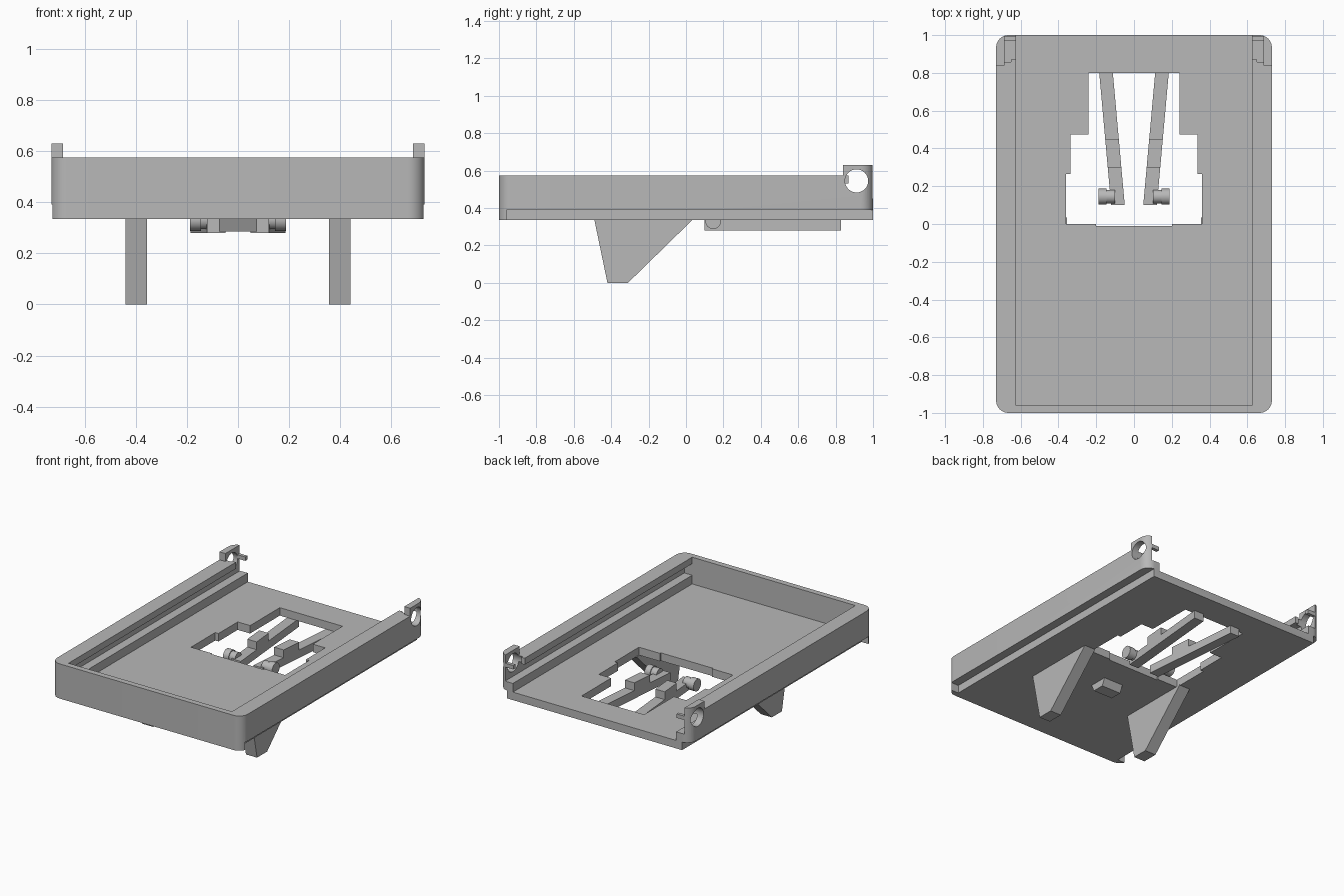
import bpy, bmesh, math
from mathutils import Matrix, Vector

if "Cube" in bpy.data.objects:
    bpy.data.objects.remove(bpy.data.objects["Cube"], do_unlink=True)

grey = bpy.data.materials.new("plain grey")
grey.use_nodes = True
grey.diffuse_color = (0.48, 0.48, 0.48, 1)
grey.node_tree.nodes["Principled BSDF"].inputs["Base Color"].default_value = (0.48, 0.48, 0.48, 1)

FLOOR_LOW, FLOOR_TOP, RIM, EAR_TOP = 0.335, 0.39, 0.575, 0.63


def make(name, bm):
    bmesh.ops.recalc_face_normals(bm, faces=bm.faces)
    mesh = bpy.data.meshes.new(name)
    bm.to_mesh(mesh)
    bm.free()
    mesh.materials.append(grey)
    obj = bpy.data.objects.new(name, mesh)
    bpy.context.collection.objects.link(obj)
    return obj


def prism(name, outline, low, high, axis="z"):
    """Extrude an outline along z (points x, y) or along x (points y, z)."""
    bm = bmesh.new()
    place = (lambda a, b, t: (a, b, t)) if axis == "z" else (lambda a, b, t: (t, a, b))
    face = bm.faces.new([bm.verts.new(place(a, b, low)) for a, b in outline])
    out = bmesh.ops.extrude_face_region(bm, geom=[face])
    verts = [v for v in out["geom"] if isinstance(v, bmesh.types.BMVert)]
    bmesh.ops.translate(bm, verts=verts, vec=Vector(place(0, 0, high - low)))
    return make(name, bm)


def box(name, x, y, z):
    return prism(name, [(x[0], y[0]), (x[1], y[0]), (x[1], y[1]), (x[0], y[1])], *z)


def cylinder_x(name, start, end, y, z, radius, sides=32):
    ring = [(y + radius * math.cos(2 * math.pi * i / sides),
             z + radius * math.sin(2 * math.pi * i / sides)) for i in range(sides)]
    return prism(name, ring, start, end, "x")


def activate(obj):
    bpy.ops.object.select_all(action="DESELECT")
    obj.select_set(True)
    bpy.context.view_layer.objects.active = obj


def cut(target, cutter):
    mod = target.modifiers.new("cut", "BOOLEAN")
    mod.operation, mod.solver, mod.object = "DIFFERENCE", "EXACT", cutter
    activate(target)
    bpy.ops.object.modifier_apply(modifier=mod.name)
    bpy.data.objects.remove(cutter, do_unlink=True)


def span(side, a, b):
    return sorted((side * a, side * b))


# tray block with rounded vertical corners
radius, outline = 0.065, []
for cx, cy, first in ((1, 1, 0), (-1, 1, 90), (-1, -1, 180), (1, -1, 270)):
    for step in range(9):
        a = math.radians(first + step * 90 / 8)
        outline.append((cx * (0.73 - radius) + radius * math.cos(a),
                        cy * (1 - radius) + radius * math.sin(a)))
tray = prism("tray", outline, FLOOR_LOW, EAR_TOP)

# rim height, cavity, side grooves and the open back ends of the lips
cut(tray, box("rim_cutter", (-1, 1), (-1.2, 0.84), (RIM, 0.8)))
cut(tray, box("cavity_cutter", (-0.625, 0.625), (-0.96, 1.2), (FLOOR_TOP, 0.9)))
cut(tray, box("groove_cutter", (-0.685, 0.685), (-0.96, 1.2), (0.45, 0.53)))
cut(tray, box("lip_end_cutter", (-0.685, 0.685), (0.87, 1.3), (0.44999, 0.85)))
cut(tray, box("ear_gap_cutter", (-0.685, 0.685), (0.8, 1.25), (RIM, 0.87)))

# rebates along the lower outer edges and holes through the ears
for side in (1, -1):
    cut(tray, box("rebate_cutter", span(side, 0.67, 1), (-0.96, 1.2), (0.2, FLOOR_TOP)))
    cut(tray, cylinder_x("hole_cutter", *span(side, 0.65, 0.9), 0.912, 0.545, 0.062))

# stepped opening in the floor
half = [(0.2, -0.01), (0.2, 0), (0.36, 0), (0.36, 0.265), (0.335, 0.265),
        (0.335, 0.475), (0.24, 0.475), (0.24, 0.8)]
opening = half + [(-x, y) for x, y in reversed(half)]
cut(tray, prism("opening_cutter", opening, 0.2, 0.42))

# bump under the floor
bm = bmesh.new()
bmesh.ops.create_cube(bm, size=1, matrix=Matrix.Translation((0, -0.27, 0.315))
                      @ Matrix.Diagonal((0.15, 0.14, 0.06, 1)))
for v in bm.verts:
    if v.co.z < 0.3:
        v.co.y = -0.27 + (v.co.y + 0.27) * 0.6
make("under_bump", bm)

parts = [tray]
for side, word in ((1, "left"), (-1, "right")):
    # tapered foot
    foot = [(-0.49, 0.337), (-0.42, 0), (-0.31, 0), (0.035, 0.337)]
    prism(word + "_foot", foot, *span(side, 0.355, 0.44), "x")

    # spring arm with a raised middle block, leaning inward to the front
    arm_side = [(0.83, 0.28), (0.83, 0.336), (0.45, 0.336), (0.45, FLOOR_TOP),
                (0.3, FLOOR_TOP), (0.3, 0.336), (0.1, 0.336), (0.1, 0.28)]
    arm = prism(word + "_spring_arm", arm_side, -0.036, 0.036, "x")
    for v in arm.data.vertices:
        t = (v.co.y - 0.1) / 0.7
        v.co.x += side * (0.085 + 0.063 * t)

    # catch pin with a wider head on the arm tip
    parts.append(cylinder_x(word + "_pin", *span(side, 0.1, 0.16), 0.145, 0.33, 0.036))
    parts.append(cylinder_x(word + "_pin_head", *span(side, 0.145, 0.188), 0.145, 0.33, 0.042))

    # small peg behind the ear hole
    box(word + "_ear_peg", span(side, 0.625, 0.69), (0.972, 0.995), (0.545, 0.572))

for obj in parts:
    activate(obj)
    bpy.ops.object.shade_smooth_by_angle(angle=math.radians(30))
